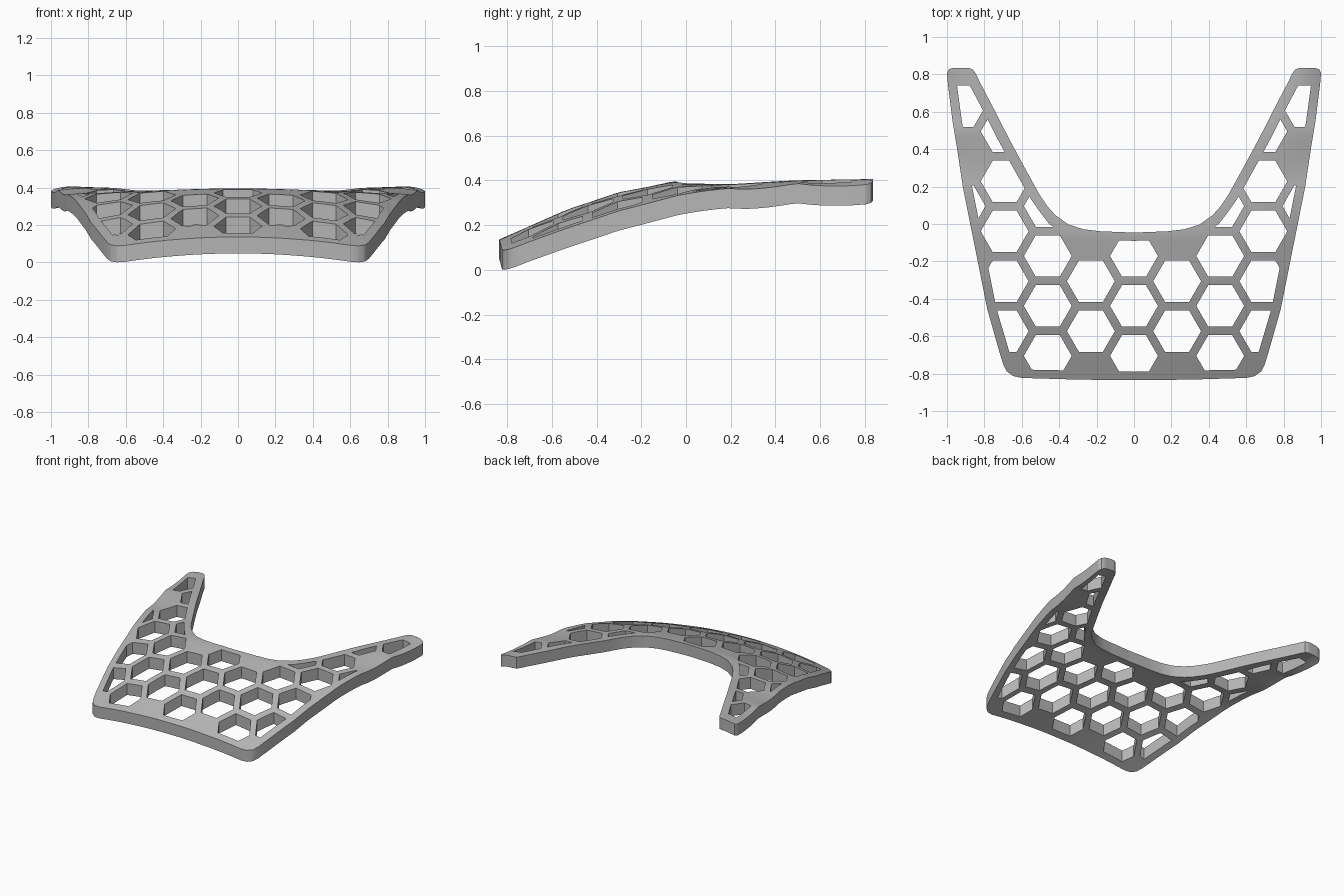
import bpy, bmesh, math

cube = bpy.data.objects.get("Cube")
if cube:
    bpy.data.objects.remove(cube, do_unlink=True)

THICK = 0.088
PITCH, COLUMN, RADIUS = 0.267, 0.2305, 0.128

# Crown of the shell along its length: y, ridge height, cross curvature, ridge offset
CROWN = [(-0.9, 0.108, 0.137, 0), (-0.7, 0.2, 0.14, 0), (-0.5, 0.285, 0.143, 0),
         (-0.3, 0.35, 0.125, 0), (-0.05, 0.4, 0.09, 0), (0.2, 0.389, 0.065, 0.35),
         (0.5, 0.404, 0.3, 0.75), (0.9, 0.411, 2.1, 0.92)]

# Right-hand halves of the outer edge and of the inset border
EDGE = [(0, -0.832), (0.3, -0.829), (0.6, -0.82), (0.645, -0.81), (0.68, -0.785), (0.7, -0.745),
        (0.72, -0.68), (0.785, -0.45), (0.835, -0.2), (0.875, 0), (0.915, 0.2), (0.945, 0.4),
        (0.97, 0.55), (0.995, 0.75), (1, 0.81), (0.99, 0.83), (0.965, 0.838), (0.885, 0.838),
        (0.86, 0.828), (0.845, 0.805), (0.826, 0.765), (0.745, 0.61), (0.666, 0.455),
        (0.585, 0.305), (0.505, 0.16), (0.465, 0.1), (0.42, 0.05), (0.35, 0), (0.27, -0.025),
        (0.18, -0.036), (0, -0.043)]
BORDER = [(0, -0.787), (0.6, -0.775), (0.655, -0.72), (0.735, -0.45), (0.785, -0.2), (0.825, 0),
          (0.865, 0.2), (0.895, 0.4), (0.92, 0.55), (0.948, 0.757), (0.885, 0.757), (0.807, 0.61),
          (0.728, 0.455), (0.647, 0.305), (0.56, 0.15), (0.505, 0.07), (0.455, 0.005),
          (0.38, -0.05), (0.28, -0.078), (0, -0.087)]


def crown_height(x, y):
    for a, b in zip(CROWN, CROWN[1:]):
        if y <= b[0] or b is CROWN[-1]:
            t = (y - a[0]) / (b[0] - a[0])
            h, k, c = (p + (q - p) * t for p, q in zip(a[1:], b[1:]))
            return h - k * (abs(x) - c) ** 2


def mirrored(half):
    return half + [(-x, y) for x, y in reversed(half) if x > 0]


def make_object(name, bm):
    bmesh.ops.recalc_face_normals(bm, faces=bm.faces)
    mesh = bpy.data.meshes.new(name)
    bm.to_mesh(mesh)
    bm.free()
    obj = bpy.data.objects.new(name, mesh)
    bpy.context.collection.objects.link(obj)
    return obj


def thicken(bm, faces, height):
    new = bmesh.ops.extrude_face_region(bm, geom=faces)["geom"]
    verts = [v for v in new if isinstance(v, bmesh.types.BMVert)]
    bmesh.ops.translate(bm, verts=verts, vec=(0, 0, height))


def prisms(name, outlines, low, high):
    bm = bmesh.new()
    faces = [bm.faces.new([bm.verts.new((x, y, low)) for x, y in pts]) for pts in outlines]
    thicken(bm, faces, high - low)
    return make_object(name, bm)


def cut(obj, tool, operation):
    mod = obj.modifiers.new("cut", "BOOLEAN")
    mod.operation, mod.solver, mod.object = operation, "EXACT", tool
    bpy.ops.object.select_all(action="DESELECT")
    bpy.context.view_layer.objects.active = obj
    obj.select_set(True)
    bpy.ops.object.modifier_apply(modifier=mod.name)
    bpy.data.objects.remove(tool, do_unlink=True)


# Curved slab
bm = bmesh.new()
bmesh.ops.create_grid(bm, x_segments=64, y_segments=56, size=1)
for v in bm.verts:
    v.co.x *= 1.04
    v.co.y *= 0.89
    v.co.z = crown_height(v.co.x, v.co.y) - THICK
thicken(bm, bm.faces[:], THICK)
shell = make_object("honeycomb_shell", bm)

# Trim to the two-armed outline
cut(shell, prisms("outline_cutter", [mirrored(EDGE)], -1, 1), "INTERSECT")

# Honeycomb columns: lowest and highest cell in each, from the middle outwards
columns = {0: [-0.702, -0.435, -0.168], 1: [-0.57, -0.303],
           2: [-0.702, -0.435, -0.168, 0.099],
           3: [-0.57 + PITCH * i for i in range(5)], 4: [0.099, 0.633]}
cells = []
for col, centres in columns.items():
    for side in ((1, -1) if col else (1,)):
        for cy in centres:
            cells.append([(side * col * COLUMN + RADIUS * math.cos(i * math.pi / 3),
                           cy + RADIUS * math.sin(i * math.pi / 3)) for i in range(6)])
holes = prisms("hole_cutter", cells, -0.8, 0.8)
cut(holes, prisms("border_cutter", [mirrored(BORDER)], -1, 1), "INTERSECT")
cut(shell, holes, "DIFFERENCE")

# Rest on the ground and centre front to back
mesh = shell.data
low = min(v.co.z for v in mesh.vertices)
mid = (min(v.co.y for v in mesh.vertices) + max(v.co.y for v in mesh.vertices)) / 2
for v in mesh.vertices:
    v.co.z -= low
    v.co.y -= mid

# Grey finish
grey = bpy.data.materials.new("plain_grey")
grey.use_nodes = True
colour = (0.46, 0.46, 0.46, 1)
grey.diffuse_color = colour
grey.node_tree.nodes["Principled BSDF"].inputs["Base Color"].default_value = colour
mesh.materials.clear()
mesh.materials.append(grey)

bpy.ops.object.select_all(action="DESELECT")
shell.select_set(True)
bpy.context.view_layer.objects.active = shell
bpy.ops.object.shade_smooth_by_angle(angle=math.radians(30))
